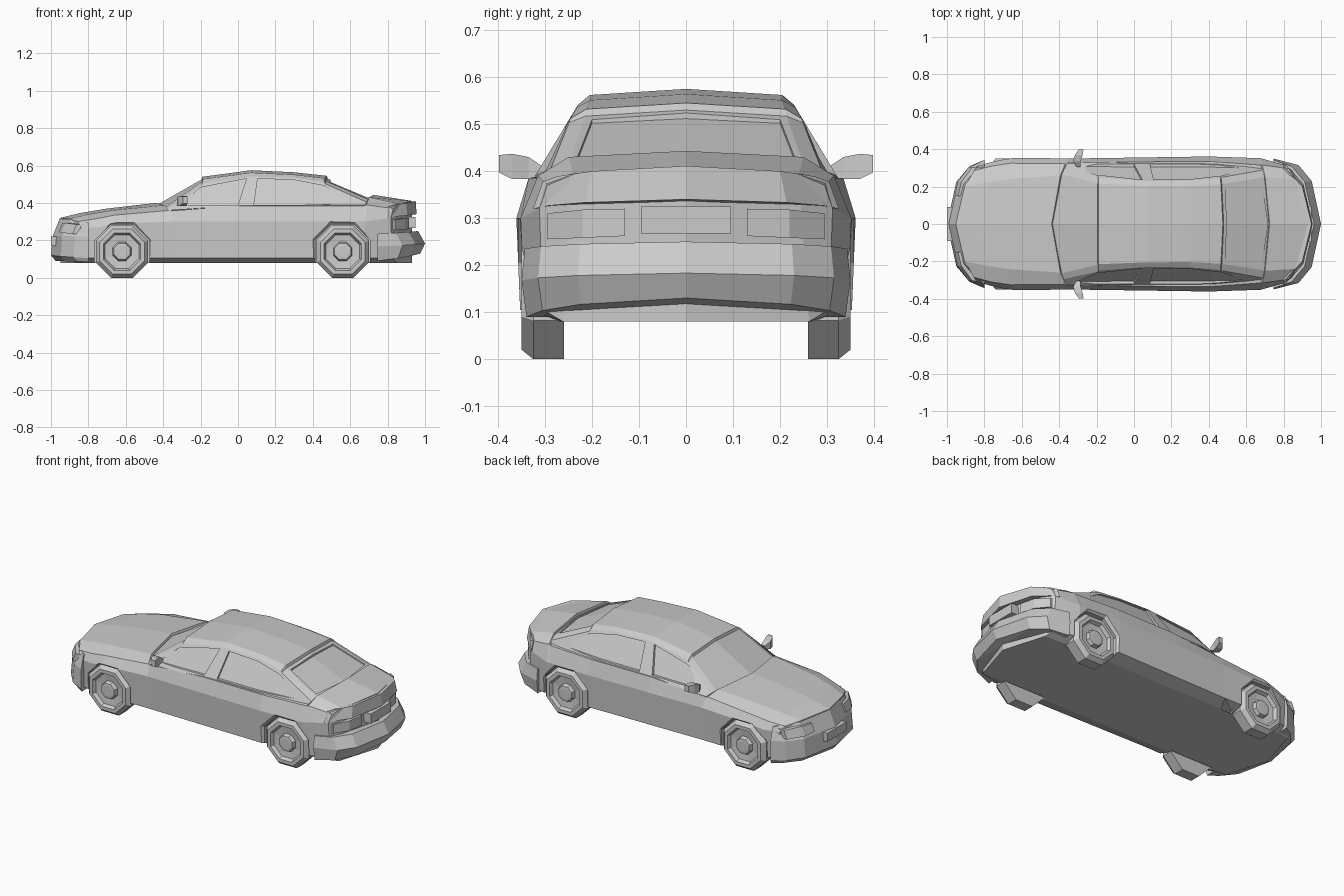
import bpy, bmesh, math

if "Cube" in bpy.data.objects:
    bpy.data.objects.remove(bpy.data.objects["Cube"])


def loft(name, rings, chains):
    """Skin closed rings; chains list the index runs that cap the two ends."""
    bm = bmesh.new()
    rows = [[bm.verts.new(p) for p in r] for r in rings]
    n = len(rings[0])
    for a, b in zip(rows, rows[1:]):
        for i in range(n):
            j = (i + 1) % n
            bm.faces.new((a[i], a[j], b[j], b[i]))
    for row in (rows[0], rows[-1]):
        for c in chains:
            m = len(c)
            for i in range((m - 1) // 2):
                idx = dict.fromkeys((c[i], c[i + 1], c[m - 2 - i], c[m - 1 - i]))
                bm.faces.new([row[k] for k in idx])
    bmesh.ops.recalc_face_normals(bm, faces=bm.faces)
    me = bpy.data.meshes.new(name)
    bm.to_mesh(me)
    bm.free()
    ob = bpy.data.objects.new(name, me)
    bpy.context.collection.objects.link(ob)
    return ob


def cut(target, cutter):
    mod = target.modifiers.new("cut", 'BOOLEAN')
    mod.operation, mod.solver, mod.object = 'DIFFERENCE', 'EXACT', cutter
    bpy.context.view_layer.objects.active = target
    bpy.ops.object.modifier_apply(modifier=mod.name)
    bpy.data.objects.remove(cutter)


def section(x, bow, half):
    """Mirrored cross-section, swept back towards the sides by bow."""
    pts = half + [(-y, z) for y, z in half[-2:0:-1]]
    return [(x + bow * (y / 0.36) ** 2, y, z) for y, z in pts]


def half_chains(h):
    return [list(range(h)), list(range(h - 1, 2 * h - 2)) + [0]]


def end_slab(name, sign, start, layers):
    """Stacked plan outlines for bumpers: (z centre, z side, tip, width)."""
    plan = ((0, 0), (0.23, 0.05), (0.315, 0.12), (0.35, None))
    rings = []
    for zc, zs, tip, w in layers:
        h = [(sign * (start if d is None else tip - d), y * w, zc + (zs - zc) * i / 3)
             for i, (y, d) in enumerate(plan)]
        rings.append(h[::-1] + [(x, -y, z) for x, y, z in h[1:]])
    return loft(name, rings, [list(range(7))])


def octagon(x, y, apothem):
    r = apothem / math.cos(math.pi / 8)
    return [(x + r * math.cos((k + .5) * math.pi / 4), y,
             0.14 + r * math.sin((k + .5) * math.pi / 4)) for k in range(8)]


def box(name, x0, x1, y, z0, z1):
    return loft(name, [[(x, -y, z0), (x, y, z0), (x, y, z1), (x, -y, z1)]
                       for x in (x0, x1)], [[0, 1, 2, 3]])


# Lower body: x, bow, centre z, deck edge, shoulder, widest point
body_stations = [
    (-.95, .15, .320, .20, .315, .285, .300, .310, .27),
    (-.85, .12, .345, .22, .338, .310, .315, .335, .27),
    (-.70, .05, .370, .24, .360, .325, .335, .355, .29),
    (-.44, .09, .400, .26, .388, .322, .360, .350, .30),
    (-.43, .09, .370, .26, .370, .325, .358, .350, .30),
    (.00, .00, .380, .26, .380, .332, .385, .355, .30),
    (.40, .00, .390, .26, .390, .335, .385, .361, .30),
    (.715, -.05, .400, .25, .400, .315, .385, .352, .30),
    (.725, -.05, .443, .25, .430, .315, .390, .352, .30),
    (.93, -.15, .411, .24, .393, .295, .370, .312, .32)]
rings = []
for x, bow, z0, y1, z1, y2, z2, y3, z3 in body_stations:
    half = [(0, z0), (y1, z1), (y2, z2), (y3, z3), (y3 - .008, .105),
            (min(.27, y3 - .05), .08), (0, .08)]
    rings.append(section(x, bow, half))
body = loft("lower_body", rings, half_chains(7))

# Cabin with stepped roof panel: x, bow, centre z, roof edge, side rail, base
cabin_stations = [
    (-.44, .09, .385, .265, .375, .295, .365, .322),
    (-.195, .0, .525, .218, .512, .255, .495, .332),
    (-.190, .0, .540, .215, .527, .250, .505, .332),
    (.07, .0, .575, .205, .562, .230, .541, .332),
    (.30, .0, .564, .204, .551, .232, .536, .332),
    (.475, -.03, .545, .212, .532, .246, .512, .328),
    (.480, -.03, .530, .214, .517, .249, .503, .328),
    (.73, -.05, .425, .250, .415, .290, .400, .308)]
rings = []
for x, bow, z0, y1, z1, yr, zr, yb in cabin_stations:
    zb = .36 if x in (-.44, .73) else .372
    rings.append(section(x, bow, [(0, z0), (y1, z1), (yr, zr), (yb, zb), (0, zb - .01)]))
cabin = loft("cabin", rings, half_chains(5))

# Recessed side windows
windows = [[(-.31, .387), (-.20, .483), (.045, .53), (.0, .39)],
           [(.085, .39), (.105, .53), (.30, .523), (.46, .492), (.60, .40), (.35, .39)]]
for s in (-1, 1):
    for w in windows:
        cut(cabin, loft("window_cutter", [
            [(x, s * (.332 - .58 * (z - .37) + d), z) for x, z in w]
            for d in (-.015, .08)], [list(range(len(w)))]))

# Recessed rear glass
glass = [(.49, .2), (.495, 0), (.49, -.2), (.68, -.232), (.715, 0), (.68, .232)]
cut(cabin, loft("glass_cutter", [
    [(x, y, .53 - .42 * (x - .48) - .06 * abs(y) + d) for x, y in glass]
    for d in (-.012, .1)], [[0, 1, 4, 5], [1, 2, 3, 4]]))

# Wheel arches and wheels
tyre = [(.14, .26), (.14, .325), (.12, .35), (.1, .35), (.09, .33),
        (.05, .325), (.043, .348), (.03, .35)]
for place, x in (("front", -.62), ("rear", .56)):
    for side, s in (("left", -1), ("right", 1)):
        cut(body, loft("arch_cutter", [octagon(x, s * y, r) for y, r in
                       ((.25, .146), (.342, .146), (.378, .178))], [list(range(8))]))
        loft(f"{place}_{side}_wheel", [octagon(x, s * y, r) for r, y in tyre],
             [list(range(8))])

# Bumpers, nose and boot lip
end_slab("nose", -1, .80, [(.09, .085, .975, .96), (.12, .105, 1.0, .98),
                           (.225, .22, .99, .98), (.317, .295, .953, .92)])
end_slab("rear_bumper", 1, .745, [(.13, .09, .975, .97), (.183, .168, 1.0, 1),
                                  (.25, .235, .963, .98)])
end_slab("boot_lip", 1, .80, [(.34, .32, .955, .93), (.411, .378, .95, .87)])

# Grille and number plate
box("front_grille", -1.0, -.95, .09, .17, .222)
box("rear_plate", .90, .948, .096, .267, .325)

# Lamps wrapped round the corners
for side, s in (("left", -1), ("right", 1)):
    for name, sign, tip, lean, cols in (
            ("headlight", -1, .985, .4, ((.15, .245, .29), (.225, .24, .293), (.305, .235, .285))),
            ("tail_light", 1, .932, 0, ((.13, .262, .32), (.22, .258, .318), (.295, .255, .31)))):
        rings = []
        for y, z0, z1 in cols:
            back = .05 * y / .23 if y <= .23 else .05 + .07 * (y - .23) / .085
            rings.append([(sign * (tip + d - back - lean * (z - .235)), s * y, z)
                          for d, z in ((.01, z0), (.01, z1), (-.03, z1), (-.03, z0))])
        loft(f"{side}_{name}", rings, [[0, 1, 2, 3]])

# Door mirrors
for side, s in (("left", -1), ("right", 1)):
    loft(f"{side}_mirror", [
        [(x0, s * y, z0), (x1, s * y, z0), (x1, s * y, z1), (x0, s * y, z1)]
        for y, x0, x1, z0, z1 in ((.305, -.31, -.285, .39, .41),
                                  (.335, -.325, -.285, .383, .43),
                                  (.37, -.315, -.275, .383, .437),
                                  (.398, -.295, -.27, .397, .434))], [[0, 1, 2, 3]])
